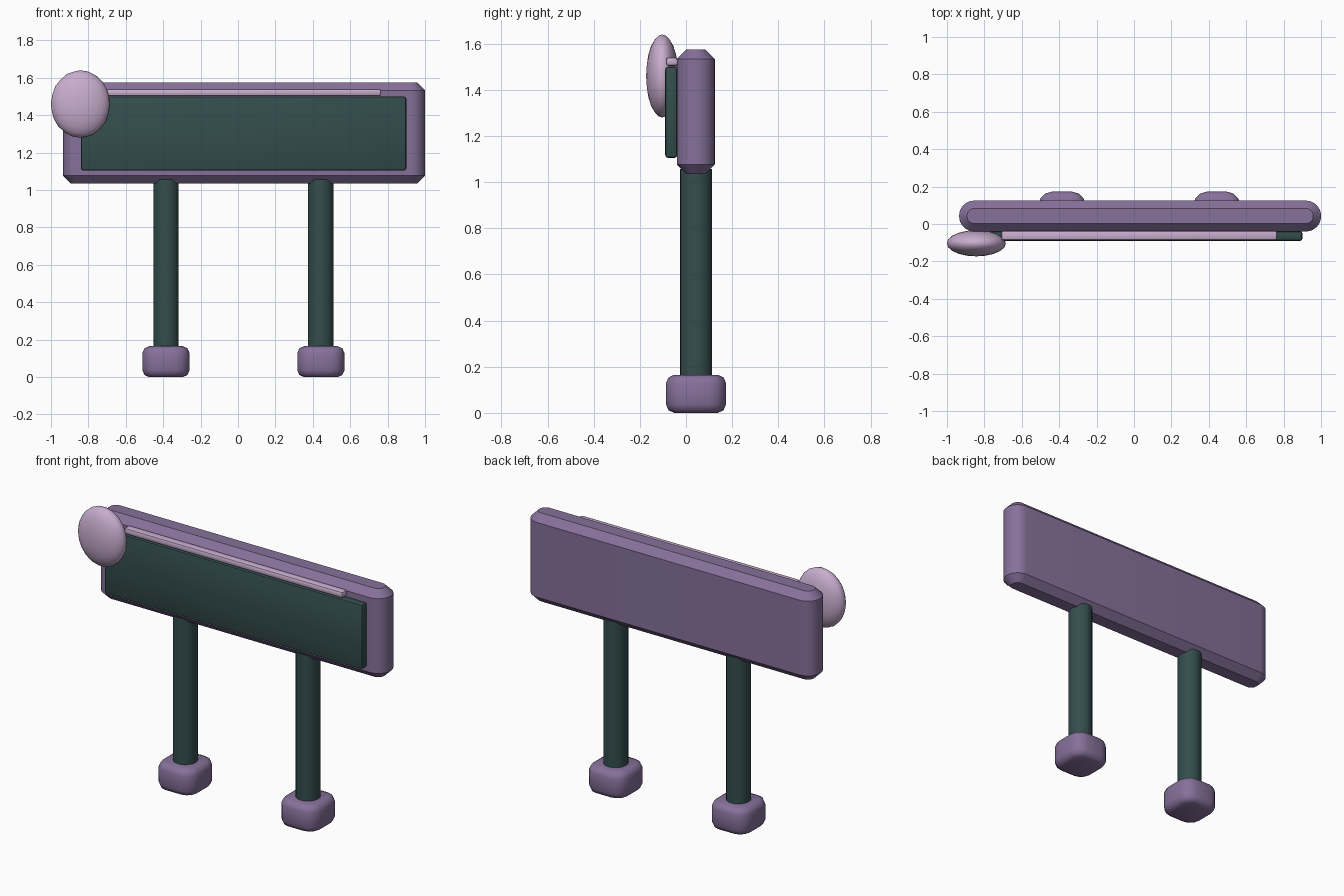
import bpy, bmesh, math

if "Cube" in bpy.data.objects:
    bpy.data.objects.remove(bpy.data.objects["Cube"])


def material(name, rgb):
    m = bpy.data.materials.new(name)
    m.use_nodes = True
    m.diffuse_color = (*rgb, 1)
    m.node_tree.nodes["Principled BSDF"].inputs["Base Color"].default_value = (*rgb, 1)
    return m


PURPLE = material("muted purple", (0.24, 0.165, 0.325))
TEAL = material("dark teal", (0.034, 0.075, 0.074))
PINK = material("pale lilac", (0.58, 0.42, 0.62))


def finish(name, bm, mat, angle):
    bmesh.ops.recalc_face_normals(bm, faces=bm.faces)
    mesh = bpy.data.meshes.new(name)
    bm.to_mesh(mesh)
    bm.free()
    ob = bpy.data.objects.new(name, mesh)
    bpy.context.collection.objects.link(ob)
    mesh.materials.append(mat)
    bpy.ops.object.select_all(action='DESELECT')
    ob.select_set(True)
    bpy.context.view_layer.objects.active = ob
    bpy.ops.object.shade_smooth_by_angle(angle=math.radians(angle))
    return ob


def rounded_outline(hx, hy, r, steps):
    """Rounded rectangle outline, counter-clockwise."""
    pts = []
    for q, (sx, sy) in enumerate([(1, 1), (-1, 1), (-1, -1), (1, -1)]):
        for i in range(steps + 1):
            a = math.pi / 2 * (q + i / steps)
            pts.append((sx * (hx - r) + r * math.cos(a), sy * (hy - r) + r * math.sin(a)))
    return pts


def rounded_prism(name, centre, hx, hy, r, steps, layers, mat, angle):
    """Loft rounded rectangles through (inset, height) layers."""
    bm = bmesh.new()
    rings = [[bm.verts.new((centre[0] + x, centre[1] + y, z))
              for x, y in rounded_outline(hx - i, hy - i, r - i, steps)]
             for i, z in layers]
    n = len(rings[0])
    for a, b in zip(rings, rings[1:]):
        for k in range(n):
            bm.faces.new((a[k], a[(k + 1) % n], b[(k + 1) % n], b[k]))
    bm.faces.new(rings[0])
    bm.faces.new(rings[-1])
    return finish(name, bm, mat, angle)


def bevelled_box(name, low, high, bevel, mat):
    bm = bmesh.new()
    bmesh.ops.create_cube(bm, size=1)
    for v in bm.verts:
        v.co = [(l + h) / 2 + c * (h - l) for l, h, c in zip(low, high, v.co)]
    bmesh.ops.bevel(bm, geom=bm.edges[:], offset=bevel, segments=2, profile=0.5, affect='EDGES')
    return finish(name, bm, mat, 40)


# Sign board with round ends and chamfered top and bottom
rounded_prism("board", (0.0325, 0.0425), 0.9675, 0.0825, 0.081, 8,
              [(0.042, 1.035), (0, 1.077), (0, 1.533), (0.042, 1.575)], PURPLE, 40)

# Front panel and the trim strip above it
bevelled_box("front_panel", (-0.84, -0.09, 1.105), (0.9, -0.038, 1.5), 0.012, TEAL)
bevelled_box("trim_strip", (-0.71, -0.087, 1.503), (0.765, -0.036, 1.541), 0.012, PINK)

# Oval ornament on the upper corner
bm = bmesh.new()
bmesh.ops.create_icosphere(bm, subdivisions=3, radius=1)
for v in bm.verts:
    v.co = (-0.843 + 0.158 * v.co.x, -0.103 + 0.07 * v.co.y, 1.46 + 0.18 * v.co.z)
finish("oval_ornament", bm, PINK, 60)

# Posts and feet
for side, x in (("right", -0.385), ("left", 0.443)):
    rounded_prism(side + "_post", (x, 0.0435), 0.068, 0.07, 0.067, 5,
                  [(0, 0.1), (0, 1.057)], TEAL, 40)
    rounded_prism(side + "_foot", (x, 0.0435), 0.126, 0.13, 0.075, 3,
                  [(0.036, 0), (0.011, 0.011), (0, 0.036),
                   (0, 0.129), (0.011, 0.154), (0.036, 0.165)], PURPLE, 50)
